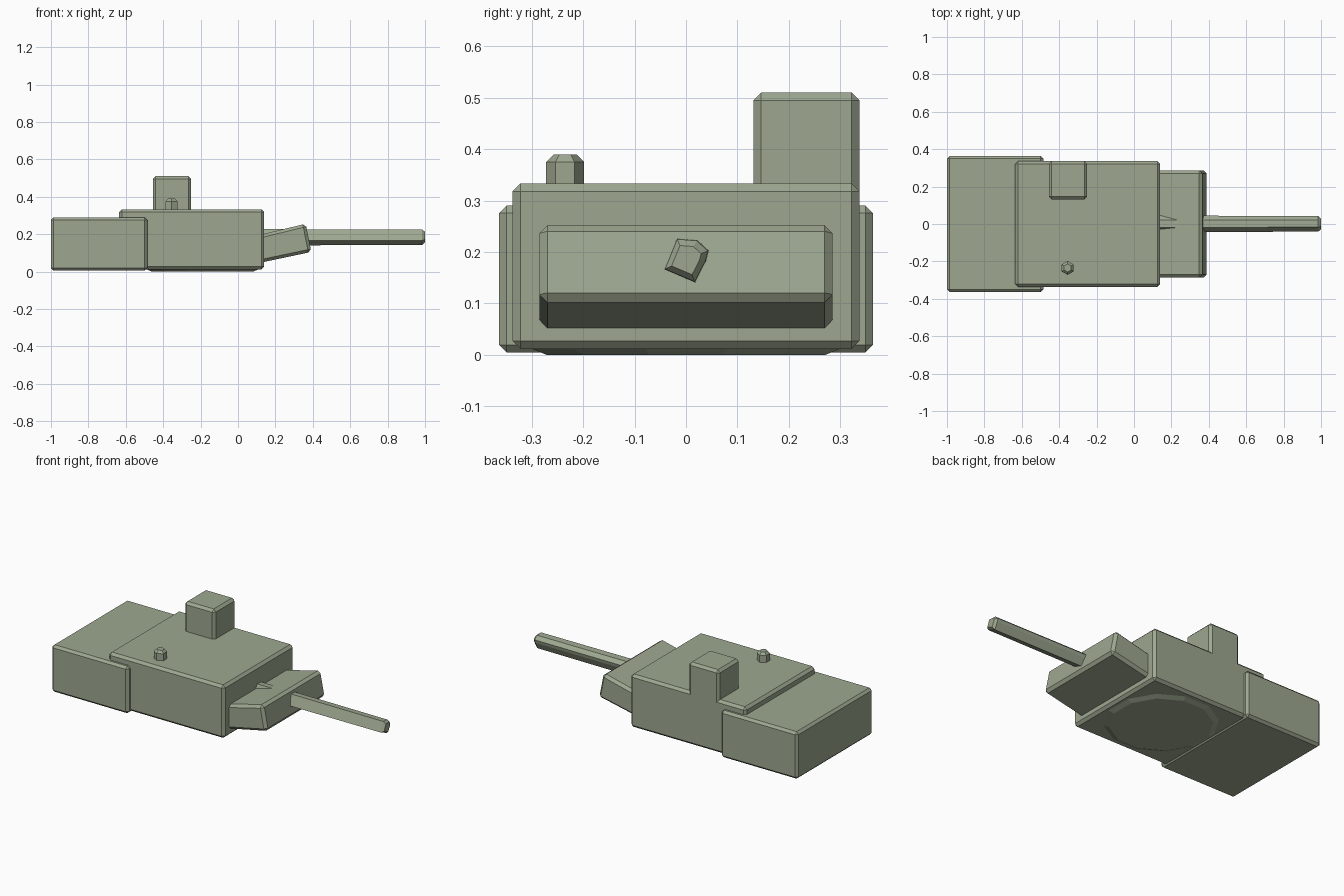
import bpy, bmesh, math

if "Cube" in bpy.data.objects:
    bpy.data.objects.remove(bpy.data.objects["Cube"])

# Olive paint
paint = bpy.data.materials.new("olive_paint")
paint.diffuse_color = (0.34, 0.39, 0.28, 1)
paint.use_nodes = True
paint.node_tree.nodes["Principled BSDF"].inputs["Base Color"].default_value = paint.diffuse_color


def finish(bm, name):
    bmesh.ops.recalc_face_normals(bm, faces=bm.faces)
    mesh = bpy.data.meshes.new(name)
    bm.to_mesh(mesh)
    bm.free()
    mesh.materials.append(paint)
    obj = bpy.data.objects.new(name, mesh)
    bpy.context.collection.objects.link(obj)
    return obj


def chamfer(bm, width):
    if width:
        bmesh.ops.bevel(bm, geom=bm.edges[:], offset=width, segments=1,
                        profile=0.5, affect='EDGES')


def box(name, x, y, z, width):
    """Chamfered box from (min, max) ranges."""
    bm = bmesh.new()
    bmesh.ops.create_cube(bm, size=1)
    for v in bm.verts:
        v.co = [(r[0] + r[1]) / 2 + c * (r[1] - r[0]) for c, r in zip(v.co, (x, y, z))]
    chamfer(bm, width)
    return finish(bm, name)


def loft(name, rings, width=0):
    """Join matching point rings into a capped solid."""
    bm = bmesh.new()
    loops = [[bm.verts.new(p) for p in ring] for ring in rings]
    n = len(loops[0])
    for a, b in zip(loops, loops[1:]):
        for i in range(n):
            j = (i + 1) % n
            bm.faces.new((a[i], a[j], b[j], b[i]))
    bm.faces.new(loops[0])
    bm.faces.new(loops[-1])
    bmesh.ops.recalc_face_normals(bm, faces=bm.faces)
    chamfer(bm, width)
    return finish(bm, name)


def circle(cx, cy, z, r, n, turn=0.0):
    return [(cx + r * math.cos(turn + math.tau * i / n),
             cy + r * math.sin(turn + math.tau * i / n), z) for i in range(n)]


# Turret body, rear bustle and roof sight
box("turret_body", (-0.635, 0.14), (-0.337, 0.337), (0.012, 0.333), 0.015)
box("rear_bustle", (-1.0, -0.485), (-0.363, 0.363), (0.005, 0.29), 0.014)
box("roof_sight", (-0.455, -0.25), (0.131, 0.337), (0.28, 0.51), 0.015)

# Shallow ring under the body
loft("turret_ring", [circle(-0.19, 0, z, r, 12, math.pi / 12)
                     for z, r in ((0.0, 0.28), (0.012, 0.31), (0.05, 0.31))])

# Tilted gun mantlet
side = [(0.05, 0.033), (0.392, 0.105), (0.362, 0.256), (0.05, 0.18)]
loft("gun_mantlet", [[(x, y, z) for x, z in side] for y in (-0.285, 0.285)], 0.016)

# Six-sided barrel with a chamfered muzzle
section = [(-0.018, 0.227), (0.022, 0.224), (0.045, 0.203),
           (0.04, 0.183), (0.018, 0.14), (-0.043, 0.166)]
loft("gun_barrel", [[(x, y * s, 0.186 + (z - 0.186) * s) for y, z in section]
                    for x, s in ((0.1, 1), (0.985, 0.95), (1.0, 0.65))])

# Small roof periscope
loft("roof_periscope", [circle(-0.355, -0.235, z, r, 6, math.pi / 6)
                        for z, r in ((0.32, 0.037), (0.375, 0.037), (0.39, 0.022))])
